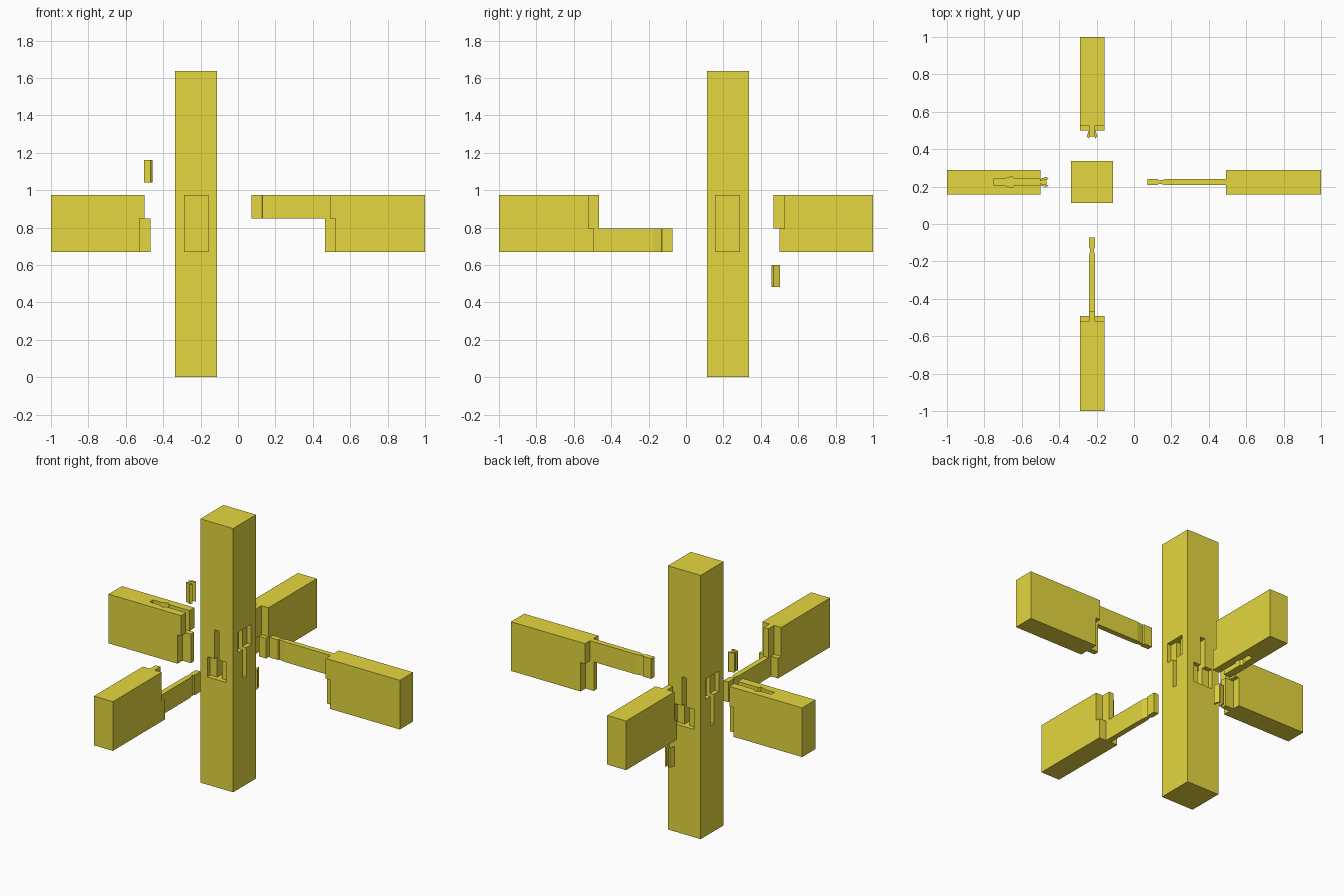
import bpy, bmesh
from mathutils import Matrix

if "Cube" in bpy.data.objects:
    bpy.data.objects.remove(bpy.data.objects["Cube"])

C = 0.224                       # post centre is (-C, C)
POST, BEAM, TEN = 0.1125, 0.065, 0.0165   # half widths
Z0, ZS, Z1, TOP = 0.669, 0.849, 0.974, 1.637
# half turn that maps the x pair of beams onto the y pair, upside down
TURN = Matrix(((0, -1, 0, 0), (-1, 0, 0, 0), (0, 0, -1, Z0 + Z1), (0, 0, 0, 1)))

mat = bpy.data.materials.new("wood_yellow")
mat.diffuse_color = (0.78, 0.68, 0.05, 1)
mat.use_nodes = True
mat.node_tree.nodes["Principled BSDF"].inputs["Base Color"].default_value = mat.diffuse_color


def prism(name, pts, z0, z1):
    """Extrude a plan outline from z0 to z1."""
    bm = bmesh.new()
    face = bm.faces.new([bm.verts.new((x, y, z0)) for x, y in pts])
    out = bmesh.ops.extrude_face_region(bm, geom=[face])
    for v in out["geom"]:
        if isinstance(v, bmesh.types.BMVert):
            v.co.z = z1
    bmesh.ops.recalc_face_normals(bm, faces=bm.faces)
    me = bpy.data.meshes.new(name)
    bm.to_mesh(me)
    bm.free()
    me.materials.append(mat)
    ob = bpy.data.objects.new(name, me)
    bpy.context.collection.objects.link(ob)
    return ob


def rect(x0, x1, h, y=C):
    return [(x0, y - h), (x1, y - h), (x1, y + h), (x0, y + h)]


def mirrored(half):
    """Close a half outline (x, offset) about the beam centre line."""
    return [(x, C + o) for x, o in half] + [(x, C - o) for x, o in reversed(half)]


def combine(ob, others, op):
    """Apply booleans and remove the helper objects."""
    for o in others:
        o.hide_render = True
        m = ob.modifiers.new(op, 'BOOLEAN')
        m.operation, m.solver, m.object = op, 'EXACT', o
    dg = bpy.context.evaluated_depsgraph_get()
    me = bpy.data.meshes.new_from_object(ob.evaluated_get(dg))
    ob.modifiers.clear()
    ob.data = me
    for o in others:
        bpy.data.objects.remove(o)
    return ob


def turned(ob, name):
    """Copy of a part for the y direction."""
    new = bpy.data.objects.new(name, ob.data.copy())
    new.data.transform(TURN)
    bpy.context.collection.objects.link(new)
    return new


# beam with the long tenon: upper shoulder and tenon, lower stub
upper = mirrored([(0.071, TEN), (0.128, TEN), (0.132, 0.008), (0.176, TEN),
                  (0.491, TEN), (0.491, BEAM), (1.0, BEAM)])
lower = mirrored([(0.465, TEN), (0.521, TEN), (0.521, BEAM), (1.0, BEAM)])
right_beam = combine(prism("right_beam", upper, ZS, Z1),
                     [prism("stub", lower, Z0, ZS)], 'UNION')
turned(right_beam, "front_beam")

# beam with the matching slot, widened where the keys go
upper = [(-1, BEAM), (-0.501, BEAM), (-0.501, TEN), (-0.64, TEN), (-0.652, 0.03),
         (-0.695, TEN), (-0.752, TEN)]
upper = mirrored(upper)
lower = mirrored([(-1, BEAM), (-0.527, BEAM), (-0.527, TEN), (-0.469, TEN)])
left_beam = combine(prism("left_beam", upper, ZS, Z1),
                    [prism("stub", lower, Z0, ZS)], 'UNION')
turned(left_beam, "back_beam")

# pairs of slanted locking keys
for side, s in (("near", -1), ("far", 1)):
    outline = [(-0.502, 0.007), (-0.456, TEN), (-0.468, 0.029), (-0.502, TEN)]
    key = prism("left_key_" + side, [(x, C + s * o) for x, o in outline], 1.042, 1.162)
    turned(key, "back_key_" + side)

# post: plain ends and mortised middle block
a, b = -C - POST, -C + POST
prism("post_lower", rect(a, b, POST), 0, Z0)
prism("post_upper", rect(a, b, POST), Z1, TOP)
joint = prism("post_joint", rect(a, b, POST), Z0, Z1)
cuts = [prism("slot", rect(a - 0.1, b + 0.1, TEN), ZS, 1.1)]
for x0, x1, x2, x3 in ((a - 0.1, a + 0.0275, a - 0.1, a + 0.057),
                       (b - 0.0275, b + 0.1, b - 0.057, b + 0.1)):
    cuts.append(prism("housing", rect(x0, x1, BEAM), ZS, 1.1))
    cuts.append(prism("stub_mortise", rect(x2, x3, TEN), 0.5, ZS + 0.03))
cuts += [turned(c, c.name + "_y") for c in cuts]
combine(joint, cuts, 'DIFFERENCE')
